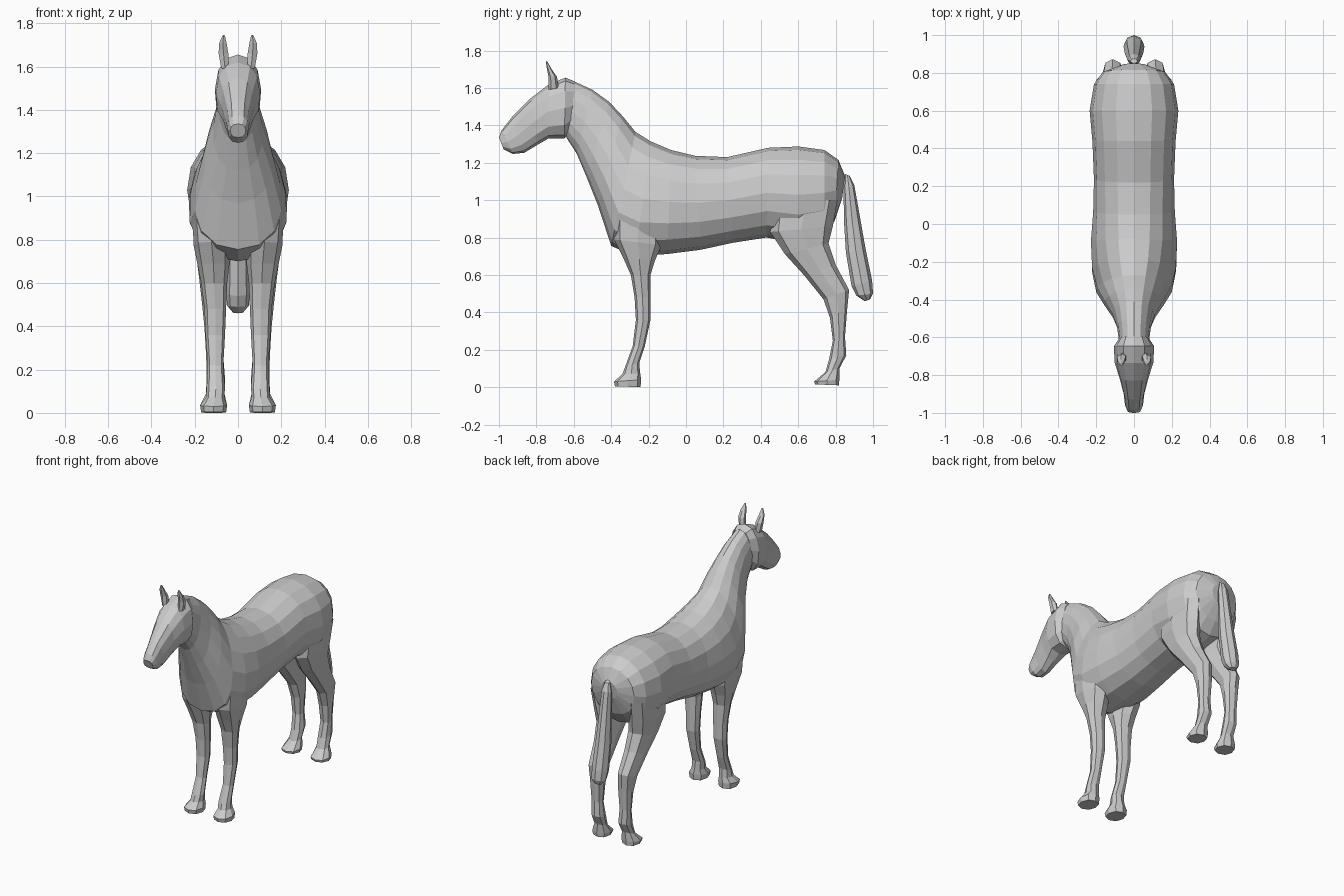
import bpy, bmesh
from math import cos, sin, pi


def loft(name, rings, sides, power=2.0, mirror=False, cap_start=True, cap_end=True):
    """Skin rings given as (y1, z1, y2, z2, x_centre, half_width, taper).
    Each ring spans from point 1 to point 2 in the side view."""
    bm = bmesh.new()
    loops = []
    for y1, z1, y2, z2, cx, hw, taper in rings:
        loop = []
        for i in range(sides):
            a = 2 * pi * i / sides
            c, s = cos(a), sin(a)
            c = abs(c) ** (2 / power) * (1 if c > 0 else -1)
            s = abs(s) ** (2 / power) * (1 if s > 0 else -1)
            loop.append(bm.verts.new((cx + s * hw * (1 - taper * c),
                                      (y1 + y2) / 2 + c * (y1 - y2) / 2,
                                      (z1 + z2) / 2 + c * (z1 - z2) / 2)))
        loops.append(loop)
    for a, b in zip(loops, loops[1:]):
        for i in range(sides):
            j = (i + 1) % sides
            bm.faces.new((a[i], a[j], b[j], b[i]))
    if cap_start:
        bm.faces.new(loops[0])
    if cap_end:
        bm.faces.new(loops[-1])
    bmesh.ops.recalc_face_normals(bm, faces=bm.faces)
    mesh = bpy.data.meshes.new(name)
    bm.to_mesh(mesh)
    bm.free()
    ob = bpy.data.objects.new(name, mesh)
    bpy.context.collection.objects.link(ob)
    if mirror:
        ob.modifiers.new("Mirror", "MIRROR").use_mirror_merge = False
    return ob


def leg(name, rings):
    """Leg rings: front y, z, back y, z, inner x, outer x; top stays open in the body."""
    full = [(a, b, c, d, (xi + xo) / 2, (xo - xi) / 2, 0) for a, b, c, d, xi, xo in rings]
    return loft(name, full, 8, 2.3, mirror=True, cap_start=False)


# Torso and neck, rump to throat: top y, z, bottom y, z, half width, taper
torso = [
    (.85, 1.13, .835, 1.01, .06, 0), (.815, 1.215, .795, .89, .165, 0),
    (.74, 1.268, .74, .81, .212, 0), (.60, 1.287, .60, .77, .235, 0),
    (.44, 1.28, .43, .80, .22, 0), (.22, 1.23, .25, .772, .212, 0),
    (.05, 1.237, .08, .735, .216, .05), (-.08, 1.268, -.10, .712, .228, .12),
    (-.19, 1.315, -.27, .70, .222, .2), (-.27, 1.365, -.40, .755, .195, .25),
    (-.34, 1.45, -.47, .97, .155, .2), (-.41, 1.525, -.53, 1.12, .115, .12),
    (-.50, 1.59, -.585, 1.25, .09, 0), (-.62, 1.645, -.64, 1.335, .078, 0),
]
loft("body_and_neck", [(a, b, c, d, 0, w, t) for a, b, c, d, w, t in torso], 16, 2.15, cap_end=False)

# Head, jaw to muzzle
head = [
    (-.595, 1.635, -.605, 1.38, .075, 0), (-.645, 1.655, -.65, 1.33, .107, .08),
    (-.735, 1.618, -.735, 1.33, .102, .05), (-.83, 1.545, -.79, 1.298, .078, 0),
    (-.93, 1.445, -.865, 1.253, .055, 0), (-.985, 1.375, -.925, 1.247, .048, 0),
    (-1.0, 1.335, -.975, 1.272, .036, 0),
]
loft("head", [(a, b, c, d, 0, w, t) for a, b, c, d, w, t in head], 12, 2.4)

# Ears
loft("ears", [
    (-.735, 1.59, -.68, 1.60, .060, .020, 0), (-.735, 1.66, -.69, 1.66, .067, .026, 0),
    (-.745, 1.71, -.718, 1.70, .070, .020, 0), (-.75, 1.745, -.74, 1.74, .066, .006, 0),
], 6, mirror=True)

# Tail
loft("tail", [
    (.85, 1.14, .875, 1.13, 0, .018, 0), (.842, 1.06, .90, 1.08, 0, .035, 0),
    (.845, .88, .932, .90, 0, .042, 0), (.855, .72, .96, .74, 0, .05, 0),
    (.885, .54, .995, .57, 0, .055, 0), (.91, .49, 1.0, .50, 0, .05, 0),
    (.955, .46, .985, .47, 0, .025, 0),
], 8)

# Front legs
leg("front_legs", [
    (-.39, .95, -.12, .95, .08, .212), (-.385, .79, -.13, .76, .04, .205),
    (-.335, .69, -.165, .68, .04, .187), (-.295, .60, -.19, .60, .05, .17),
    (-.275, .48, -.19, .48, .055, .155), (-.268, .36, -.19, .36, .06, .15),
    (-.285, .22, -.22, .22, .068, .14), (-.325, .11, -.25, .13, .06, .145),
    (-.34, .07, -.245, .075, .063, .148), (-.385, .03, -.24, .04, .05, .175),
    (-.38, .005, -.243, 0, .055, .17),
])

# Hind legs
leg("hind_legs", [
    (.47, 1.0, .81, 1.0, .08, .215), (.45, .83, .785, .86, .06, .208),
    (.53, .71, .762, .77, .05, .195), (.63, .60, .80, .655, .055, .18),
    (.735, .47, .872, .52, .06, .165), (.77, .37, .862, .42, .06, .155),
    (.785, .25, .85, .27, .068, .147), (.765, .15, .857, .17, .06, .145),
    (.745, .08, .82, .10, .063, .148), (.685, .03, .82, .04, .05, .175),
    (.69, .015, .817, .01, .055, .17),
])
